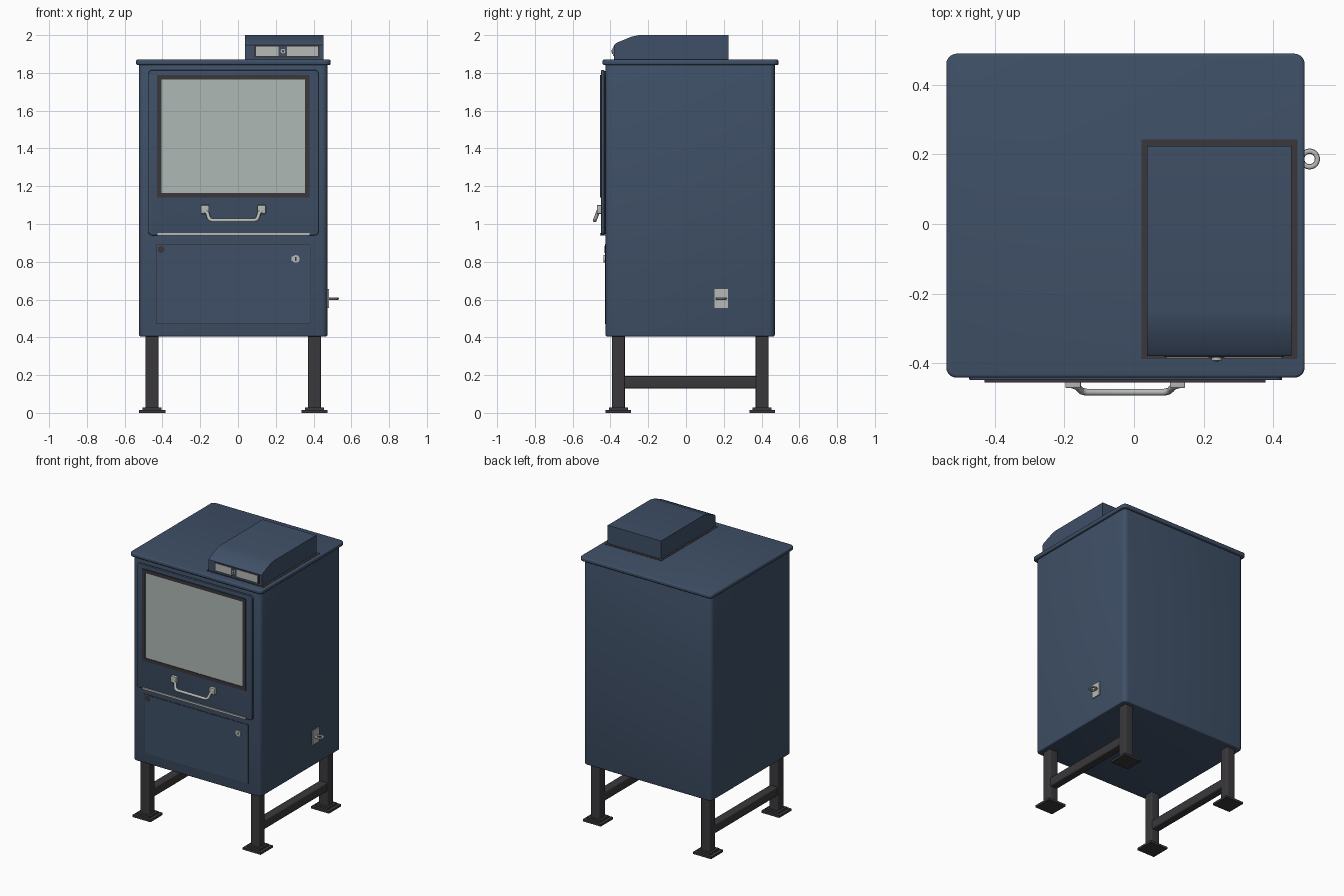
import bpy, bmesh, math
from mathutils import Vector

if "Cube" in bpy.data.objects:
    bpy.data.objects.remove(bpy.data.objects["Cube"])


def mat(name, r, g, b):
    m = bpy.data.materials.new(name)
    m.diffuse_color = (r, g, b, 1)
    m.use_nodes = True
    m.node_tree.nodes["Principled BSDF"].inputs["Base Color"].default_value = m.diffuse_color
    return m


BLUE = mat("navy paint", 0.050, 0.080, 0.135)
DARK = mat("dark metal", 0.042, 0.039, 0.044)
GLASS = mat("grey glass", 0.42, 0.48, 0.46)
SILVER = mat("silver metal", 0.47, 0.49, 0.46)


def finish(bm, name, material, smooth=True):
    bmesh.ops.recalc_face_normals(bm, faces=bm.faces)
    me = bpy.data.meshes.new(name)
    bm.to_mesh(me)
    bm.free()
    me.materials.append(material)
    ob = bpy.data.objects.new(name, me)
    bpy.context.collection.objects.link(ob)
    if smooth:
        bpy.ops.object.select_all(action='DESELECT')
        ob.select_set(True)
        bpy.context.view_layer.objects.active = ob
        bpy.ops.object.shade_smooth_by_angle(angle=math.radians(35))
    return ob


def box(name, x, y, z, material, axis=None, radius=0.0, edge=0.0):
    """Box from ranges; edges along axis get radius, then all sharp edges get edge."""
    bm = bmesh.new()
    bmesh.ops.create_cube(bm, size=1)
    for v in bm.verts:
        v.co = Vector([r[0] if c < 0 else r[1] for c, r in zip(v.co, (x, y, z))])
    if radius:
        es = [e for e in bm.edges
              if abs((e.verts[0].co - e.verts[1].co).normalized()[axis]) > 0.9]
        bmesh.ops.bevel(bm, geom=es, offset=radius, segments=5, profile=0.5, affect='EDGES')
    if edge:
        bm.normal_update()
        es = [e for e in bm.edges if e.calc_face_angle(0) > 0.6]
        bmesh.ops.bevel(bm, geom=es, offset=edge, segments=3, profile=0.5, affect='EDGES')
    return finish(bm, name, material)


def disc(name, x, y, z, radius, material):
    """Short cylinder facing the front, y is a range."""
    bm = bmesh.new()
    bmesh.ops.create_cone(bm, cap_ends=True, segments=24, radius1=radius, radius2=radius,
                          depth=y[1] - y[0])
    for v in bm.verts:
        v.co = Vector((v.co.x + x, v.co.z + (y[0] + y[1]) / 2, v.co.y + z))
    return finish(bm, name, material)


def frame(name, x, y, z, w, material):
    """Rectangular frame on the front, w is the bar width."""
    box(name + "_left", (x[0], x[0] + w), y, z, material)
    box(name + "_right", (x[1] - w, x[1]), y, z, material)
    box(name + "_bottom", (x[0] + w, x[1] - w), y, (z[0], z[0] + w), material)
    box(name + "_top", (x[0] + w, x[1] - w), y, (z[1] - w, z[1]), material)


# Cabinet and lid
box("cabinet", (-0.524, 0.474), (-0.426, 0.47), (0.405, 1.85), BLUE, 2, 0.03, 0.008)
box("lid", (-0.54, 0.491), (-0.442, 0.49), (1.842, 1.87), BLUE, 2, 0.03, 0.008)

# Door with gasket, window frame, glass and drip strip
box("door_gasket", (-0.468, 0.42), (-0.434, -0.424), (0.946, 1.809), DARK, 1, 0.02)
box("door", (-0.474, 0.426), (-0.449, -0.432), (0.94, 1.815), BLUE, 1, 0.02, 0.003)
frame("window_frame", (-0.43, 0.378), (-0.456, -0.447), (1.14, 1.788), 0.024, DARK)
box("window_glass", (-0.408, 0.356), (-0.452, -0.447), (1.16, 1.768), GLASS)
box("drip_strip", (-0.425, 0.378), (-0.455, -0.426), (0.938, 0.952), SILVER)

# Door handle: two brackets and a bent tube
for side, x in (("left", (-0.197, -0.153)), ("right", (0.103, 0.147))):
    box(side + "_handle_bracket", x, (-0.472, -0.447), (1.054, 1.1), SILVER, edge=0.004)
cu = bpy.data.curves.new("door_handle", 'CURVE')
cu.dimensions = '3D'
cu.bevel_depth = 0.010
cu.bevel_resolution = 3
cu.use_fill_caps = True
half = [(0.13, -0.462, 1.075), (0.112, -0.468, 1.058), (0.106, -0.476, 1.036),
        (0.1, -0.481, 1.025), (0.086, -0.484, 1.019)]
path = half + [(-0.05 - p[0], p[1], p[2]) for p in reversed(half)]
sp = cu.splines.new('POLY')
sp.points.add(len(path) - 1)
for p, c in zip(sp.points, path):
    p.co = (*c, 1)
sp.use_smooth = True
cu.materials.append(SILVER)
bpy.context.collection.objects.link(bpy.data.objects.new("door_handle", cu))

# Lower access panel with lock and small knock-out
box("panel_gap", (-0.434, 0.384), (-0.4275, -0.42), (0.471, 0.894), DARK)
box("access_panel", (-0.43, 0.38), (-0.429, -0.42), (0.475, 0.89), BLUE)
disc("panel_knockout", -0.407, (-0.431, -0.424), 0.865, 0.018, DARK)
disc("panel_lock", 0.306, (-0.436, -0.424), 0.815, 0.02, SILVER)
box("panel_lock_tab", (0.282, 0.306), (-0.433, -0.424), (0.803, 0.829), SILVER)
box("panel_keyhole", (0.303, 0.309), (-0.4375, -0.43), (0.805, 0.825), DARK)

# Coin box on the lid: side profile extruded in x
bm = bmesh.new()
profile = [(-0.38, 1.865), (0.225, 1.865), (0.225, 2.0), (-0.25, 2.0), (-0.29, 1.991),
           (-0.37, 1.958), (-0.38, 1.948)]
f = bm.faces.new([bm.verts.new((0.037, y, z)) for y, z in profile])
ext = bmesh.ops.extrude_face_region(bm, geom=[f])
bmesh.ops.translate(bm, vec=(0.416, 0, 0),
                    verts=[g for g in ext["geom"] if isinstance(g, bmesh.types.BMVert)])
finish(bm, "coin_box", BLUE)
box("coin_box_seal", (0.022, 0.47), (-0.388, 0.243), (1.866, 1.872), DARK)

# Coin box front: dark recess, two plates, lock
box("coin_front_trim", (0.086, 0.432), (-0.382, -0.37), (1.882, 1.947), DARK)
box("coin_plate_left", (0.094, 0.215), (-0.386, -0.37), (1.89, 1.94), SILVER)
box("coin_plate_right", (0.26, 0.424), (-0.386, -0.37), (1.89, 1.94), SILVER)
box("coin_plate_middle", (0.215, 0.26), (-0.384, -0.37), (1.89, 1.94), BLUE)
disc("coin_lock", 0.238, (-0.393, -0.38), 1.915, 0.015, SILVER)
disc("coin_lock_core", 0.238, (-0.395, -0.39), 1.915, 0.006, DARK)

# Legs, stepped feet and side rails
for sx, cx in (("left", -0.455), ("right", 0.405)):
    for sy, cy in (("front", -0.358), ("back", 0.403)):
        n = sy + "_" + sx
        box(n + "_leg", (cx - 0.034, cx + 0.034), (cy - 0.034, cy + 0.034), (0.01, 0.41),
            DARK, 2, 0.008)
        box(n + "_foot", (cx - 0.07, cx + 0.07), (cy - 0.068, cy + 0.068), (0, 0.015), DARK)
        box(n + "_foot_step", (cx - 0.05, cx + 0.05), (cy - 0.05, cy + 0.05), (0.015, 0.028), DARK)
    box(sx + "_rail", (cx - 0.03, cx + 0.03), (-0.33, 0.375), (0.13, 0.194), DARK, 1, 0.008)

# Padlock eye on the right side
box("eye_plate", (0.472, 0.481), (0.15, 0.222), (0.556, 0.655), SILVER)
bm = bmesh.new()
N, M = 28, 10
rings = []
for i in range(N):
    a = 2 * math.pi * i / N
    ring = []
    for j in range(M):
        b = 2 * math.pi * j / M
        r = 0.0225 + 0.0075 * math.cos(b)
        ring.append(bm.verts.new((0.505 + r * math.cos(a), 0.187 + r * math.sin(a),
                                  0.605 + 0.0065 * math.sin(b))))
    rings.append(ring)
for i in range(N):
    for j in range(M):
        k, l = (i + 1) % N, (j + 1) % M
        bm.faces.new((rings[i][j], rings[k][j], rings[k][l], rings[i][l]))
finish(bm, "eye_ring", SILVER)
